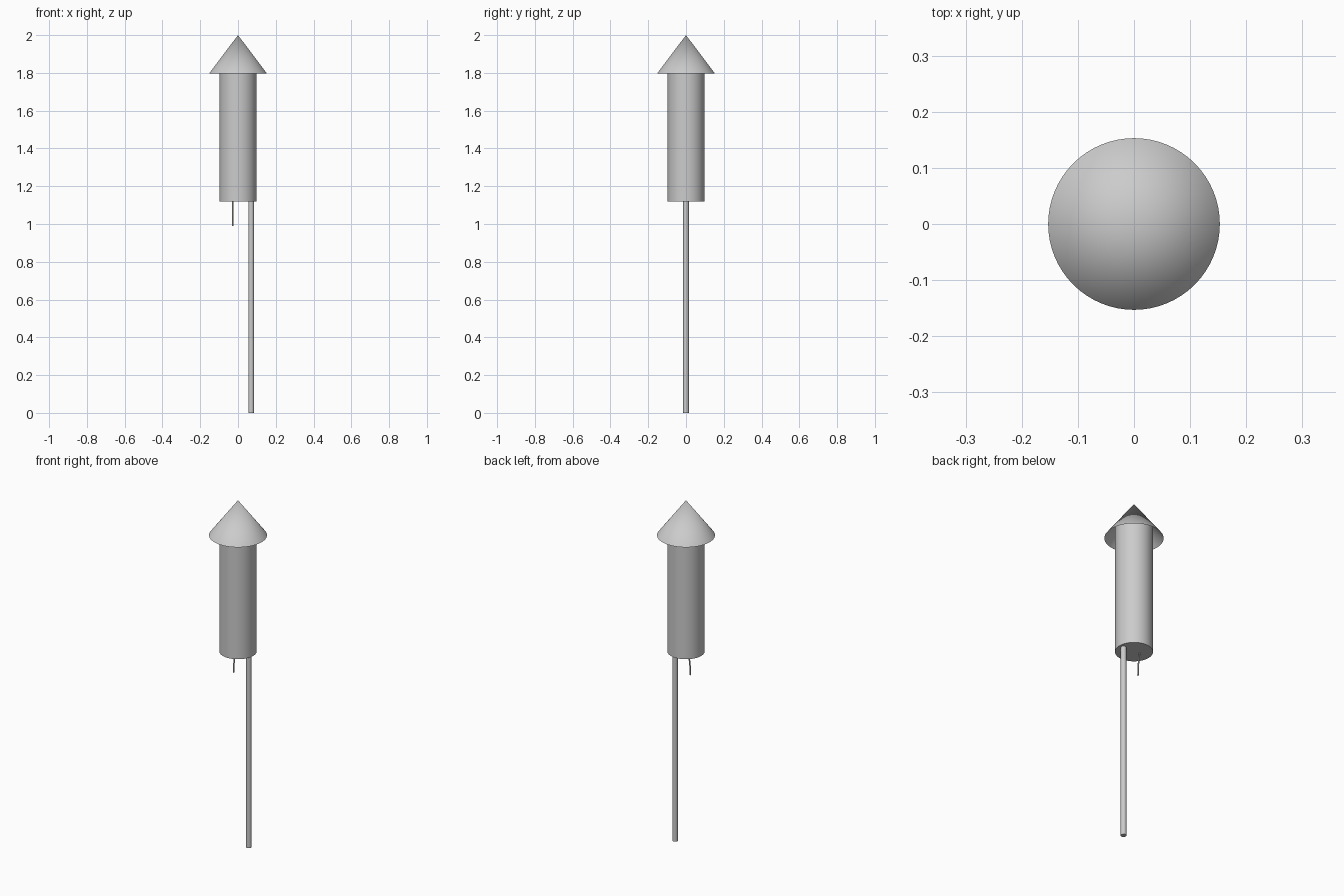
import bpy, math

if "Cube" in bpy.data.objects:
    bpy.data.objects.remove(bpy.data.objects["Cube"])


def smooth(obj):
    bpy.ops.object.select_all(action='DESELECT')
    obj.select_set(True)
    bpy.context.view_layer.objects.active = obj
    bpy.ops.object.shade_smooth_by_angle(angle=math.radians(35))


def cylinder(name, x, radius, z0, z1, sides):
    bpy.ops.mesh.primitive_cylinder_add(vertices=sides, radius=radius, depth=z1 - z0,
                                        location=(x, 0, (z0 + z1) / 2))
    obj = bpy.context.object
    obj.name = name
    smooth(obj)


# Body tube, running up inside the hollow nose cone
cylinder("body_tube", 0, 0.098, 1.12, 1.866, 64)

# Guide stick, set off centre
cylinder("guide_stick", 0.07, 0.015, 0, 1.13, 16)

# Nose cone, open underneath
bpy.ops.mesh.primitive_cone_add(vertices=64, radius1=0.153, radius2=0, depth=0.203,
                                end_fill_type='NOTHING', location=(0, 0, 1.8985))
cone = bpy.context.object
cone.name = "nose_cone"
smooth(cone)

# Fuse, gently bent
curve = bpy.data.curves.new("fuse", 'CURVE')
curve.dimensions = '3D'
curve.bevel_depth = 0.004
curve.bevel_resolution = 2
curve.use_fill_caps = True
points = [(-0.027, 0.01, 1.13), (-0.027, 0.007, 1.08), (-0.027, 0.001, 1.04), (-0.027, 0, 0.99)]
spline = curve.splines.new('POLY')
spline.points.add(len(points) - 1)
for p, co in zip(spline.points, points):
    p.co = (*co, 1)
fuse = bpy.data.objects.new("fuse", curve)
bpy.context.collection.objects.link(fuse)
